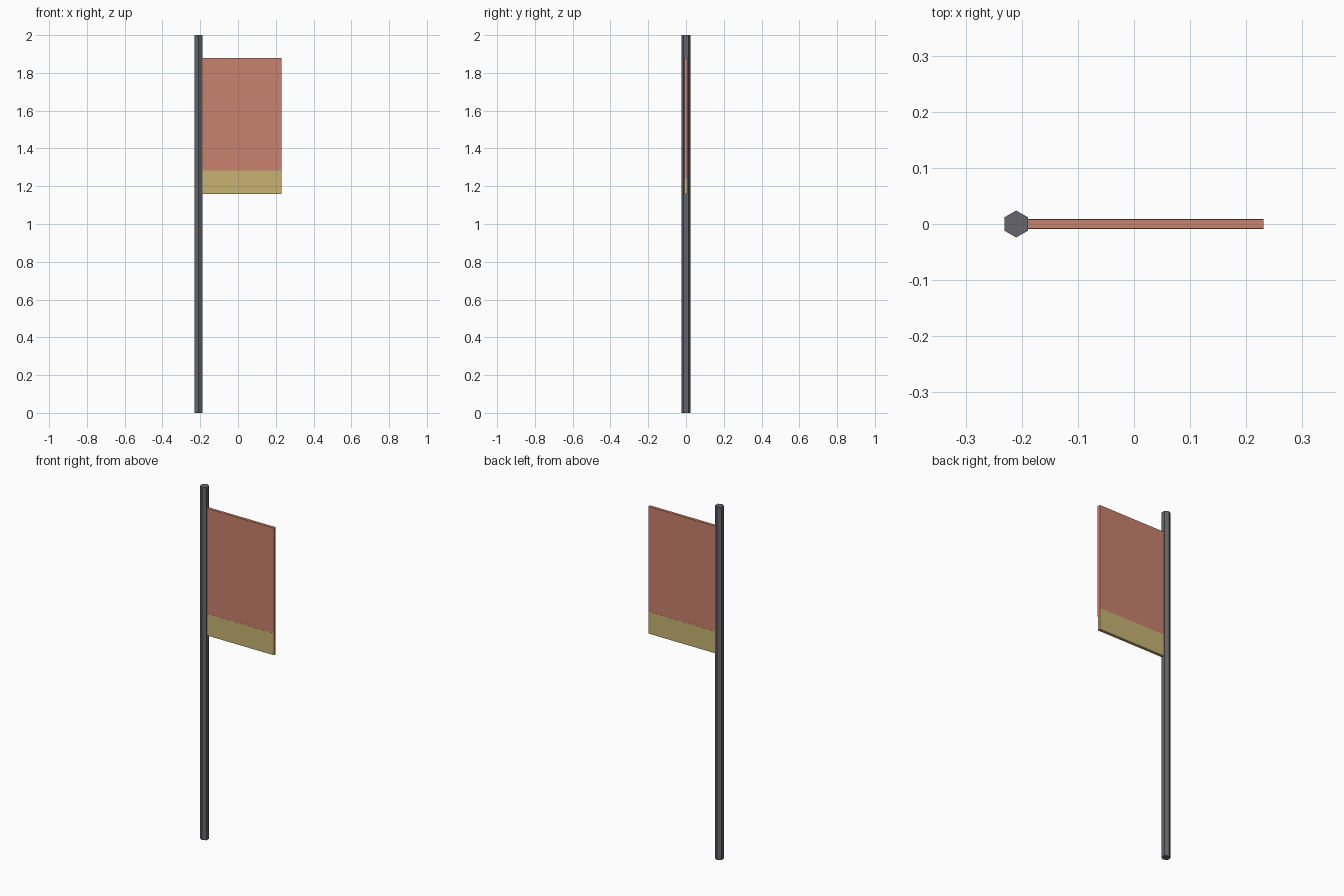
import bpy
import math

cube = bpy.data.objects.get("Cube")
if cube:
    bpy.data.objects.remove(cube, do_unlink=True)


def make_material(name, rgb):
    mat = bpy.data.materials.new(name)
    mat.use_nodes = True
    mat.diffuse_color = (*rgb, 1)
    mat.node_tree.nodes["Principled BSDF"].inputs["Base Color"].default_value = (*rgb, 1)
    return mat


def finish(name, mat):
    obj = bpy.context.object
    obj.name = obj.data.name = name
    obj.data.materials.append(mat)
    return obj


def box(name, mat, x, y, z):
    """Box from (low, high) pairs along each axis."""
    spans = (x, y, z)
    bpy.ops.mesh.primitive_cube_add(size=1, location=[(a + b) / 2 for a, b in spans])
    obj = finish(name, mat)
    obj.scale = [b - a for a, b in spans]
    bpy.ops.object.transform_apply(location=False, rotation=False, scale=True)
    return obj


grey = make_material("dark grey metal", (0.13, 0.132, 0.152))
red = make_material("faded red cloth", (0.58, 0.22, 0.153))
gold = make_material("dull gold cloth", (0.57, 0.45, 0.17))

POLE_X, POLE_R, HEIGHT = -0.21, 0.024, 2.0
FLAG_END, HALF = 0.231, 0.0082

# Six-sided pole with flat sides facing along x
bpy.ops.mesh.primitive_cylinder_add(vertices=6, radius=POLE_R, depth=HEIGHT,
                                    location=(POLE_X, 0, HEIGHT / 2))
finish("pole", grey)

# Cloth panel, its lower edge tucked inside the hem band
box("banner_cloth", red, (POLE_X + 0.015, FLAG_END), (-HALF, HALF), (1.24, 1.88))

# Hem band, a hair thicker than the cloth
box("banner_hem", gold, (POLE_X + 0.015, FLAG_END - 0.0004),
    (-HALF - 0.0004, HALF + 0.0004), (1.16, 1.283))
